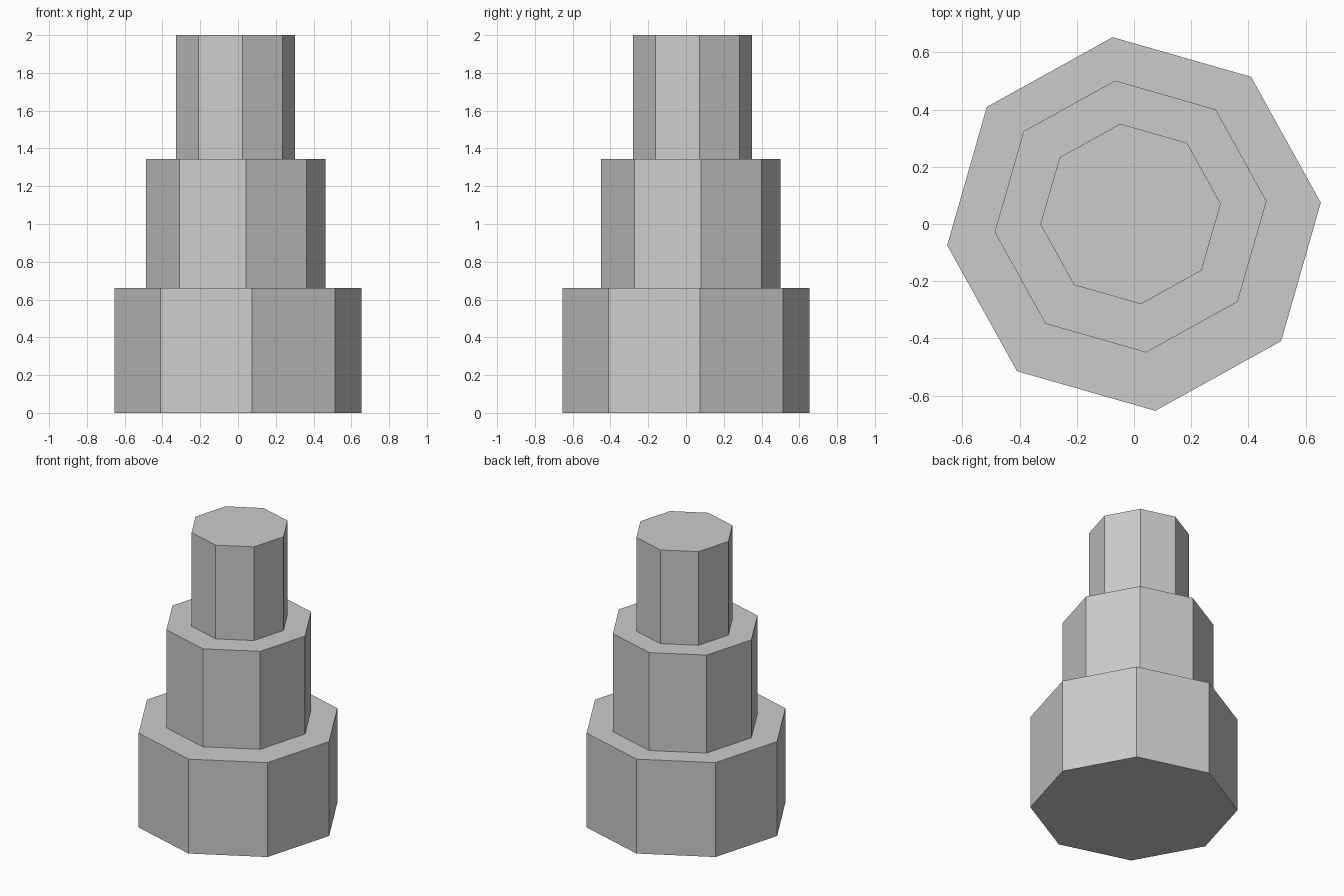
import bpy
import math

cube = bpy.data.objects.get("Cube")
if cube:
    bpy.data.objects.remove(cube, do_unlink=True)

# Plain grey for every tier
grey = bpy.data.materials.new("light_grey")
grey.use_nodes = True
colour = (0.6, 0.6, 0.6, 1)
grey.diffuse_color = colour
grey.node_tree.nodes["Principled BSDF"].inputs["Base Color"].default_value = colour

TWIST = math.radians(6.5)


def add_tier(name, radius, x, y, bottom, top):
    """Flat-sided octagonal prism with one corner turned TWIST from +x."""
    # The primitive's first corner lies on an axis, so an octagon repeats every 45 degrees
    bpy.ops.mesh.primitive_cylinder_add(
        vertices=8, radius=radius, depth=top - bottom,
        location=(x, y, (bottom + top) / 2), rotation=(0, 0, TWIST))
    tier = bpy.context.object
    tier.name = name
    tier.data.materials.append(grey)


# Three stacked tiers, the upper two slightly off centre
add_tier("lower_tier", 0.657, 0, 0, 0, 0.66)
add_tier("middle_tier", 0.478, -0.012, 0.026, 0.66, 1.345)
add_tier("upper_tier", 0.317, -0.012, 0.035, 1.345, 2)
